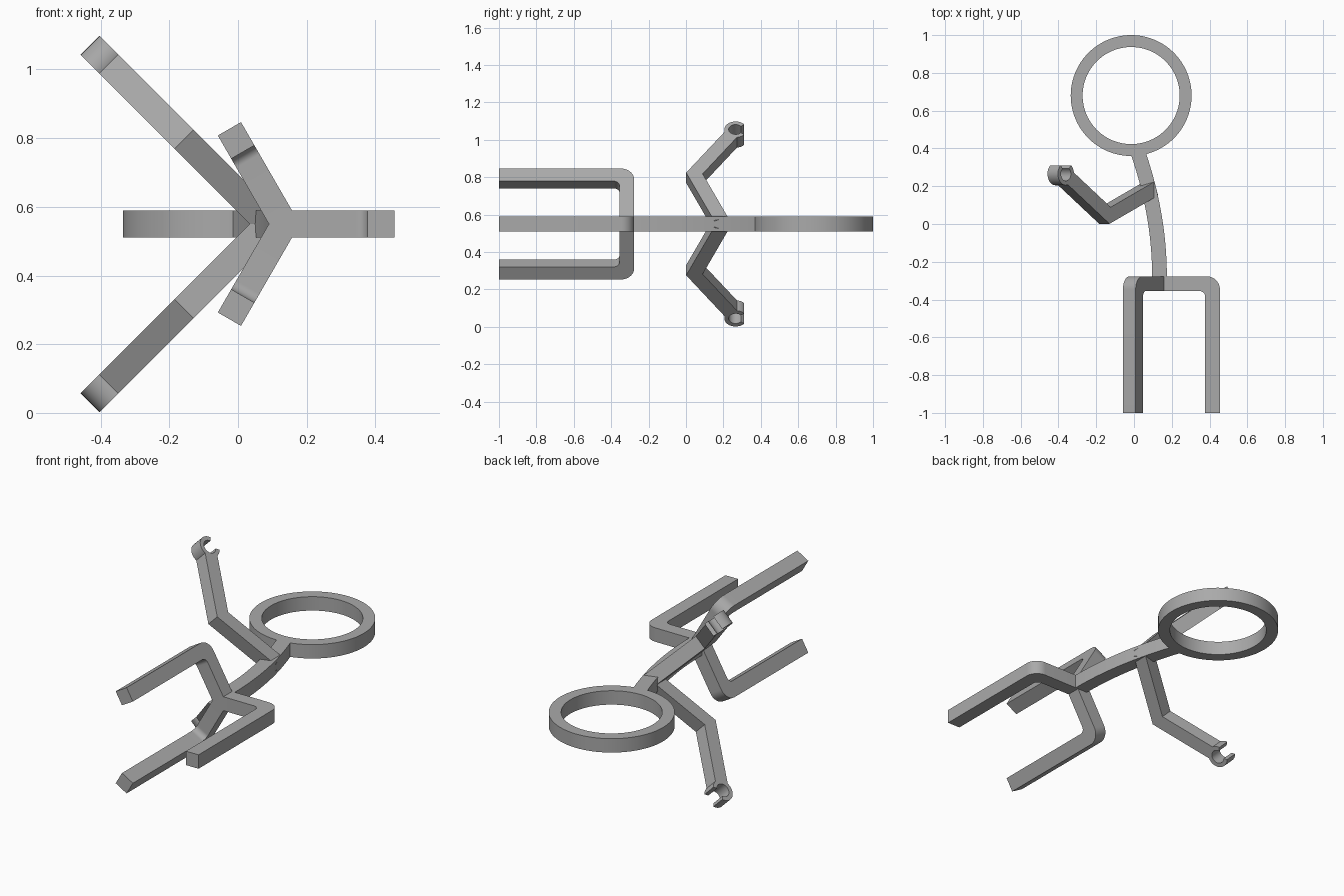
import bpy, bmesh, math
from mathutils import Vector

cube = bpy.data.objects.get("Cube")
if cube:
    bpy.data.objects.remove(cube)

grey = bpy.data.materials.new("mid_grey")
grey.use_nodes = True
COLOUR = (0.4, 0.4, 0.4, 1)
grey.diffuse_color = COLOUR
grey.node_tree.nodes["Principled BSDF"].inputs["Base Color"].default_value = COLOUR

MID = 0.55     # height of the symmetry plane
HALF = 0.039   # half the thickness of every bar
Y = Vector((0, 1, 0))


def band(name, left, right, origin, u, closed=False):
    """Solid bar between two edge lines drawn in the plane of u and the y axis."""
    origin, u = Vector(origin), Vector(u).normalized()
    n = u.cross(Y)
    bm = bmesh.new()
    rows = []
    for l, r in zip(left, right):
        rows.append([bm.verts.new(origin + u * p[0] + Y * p[1] + n * h)
                     for p, h in ((l, HALF), (r, HALF), (r, -HALF), (l, -HALF))])
    pairs = list(zip(rows, rows[1:]))
    if closed:
        pairs.append((rows[-1], rows[0]))
    else:
        bm.faces.new(rows[0])
        bm.faces.new(rows[-1])
    for a, b in pairs:
        for i in range(4):
            j = (i + 1) % 4
            bm.faces.new((a[i], a[j], b[j], b[i]))
    bmesh.ops.recalc_face_normals(bm, faces=bm.faces)
    mesh = bpy.data.meshes.new(name)
    bm.to_mesh(mesh)
    bm.free()
    mesh.materials.append(grey)
    obj = bpy.data.objects.new(name, mesh)
    bpy.context.collection.objects.link(obj)
    bpy.ops.object.select_all(action='DESELECT')
    obj.select_set(True)
    bpy.context.view_layer.objects.active = obj
    bpy.ops.object.shade_smooth_by_angle(angle=math.radians(25))
    return obj


def offset(path, d):
    """Parallel copy of an open path, with mitred corners."""
    pts = [Vector(p) for p in path]
    dirs = [(b - a).normalized() for a, b in zip(pts, pts[1:])]
    out = []
    for i, p in enumerate(pts):
        a, b = dirs[max(i - 1, 0)], dirs[min(i, len(dirs) - 1)]
        t = (a + b).normalized()
        out.append(p + Vector((-t.y, t.x)) * d / t.dot(a))
    return out


def arc(cx, cy, r, start, end, steps):
    angles = [math.radians(start + (end - start) * i / steps) for i in range(steps + 1)]
    return [(cx + r * math.cos(a), cy + r * math.sin(a)) for a in angles]


# Head: flat ring
band("head_ring", arc(-0.015, 0.68, 0.32, 0, 360, 96)[:-1],
     arc(-0.015, 0.68, 0.257, 0, 360, 96)[:-1], (0, 0, MID), (1, 0, 0), closed=True)

# Torso: gently curved bar from the hub to the head
spine = []
for i in range(25):
    y = -0.3 + 0.685 * i / 24
    spine.append((0.135 - (y + 0.28) ** 2 / 3.8, y))
band("torso", offset(spine, HALF), offset(spine, -HALF), (0, 0, MID), (1, 0, 0))

# Legs: three bent bars spread evenly around the hub
outer = [(0, -0.277)] + arc(0.25, -0.347, 0.07, 90, 0, 12) + [(0.32, -1)]
inner = [(0, -0.355)] + arc(0.212, -0.385, 0.03, 90, 0, 12) + [(0.242, -1)]
for name, deg in (("left_leg", 0), ("upper_leg", 120), ("lower_leg", 240)):
    a = math.radians(deg)
    band(name, outer, inner, (0.135, 0, MID), (math.cos(a), 0, math.sin(a)))

# Arms: mirrored bent bars, each ending in an open clip hand
shoulder, elbow, hand = Vector((0, 0.187)), Vector((0.345, 0.045)), Vector((0.676, 0.265))
wrist = hand - (hand - elbow).normalized() * 0.045
arm = [shoulder, elbow, wrist]
for side, z in (("upper", 1), ("lower", -1)):
    place = ((0.09, 0, MID), (-1, 0, z))
    band(side + "_arm", offset(arm, HALF), offset(arm, -HALF), *place)
    band(side + "_hand", arc(hand.x, hand.y, 0.06, 130, 410, 36),
         arc(hand.x, hand.y, 0.037, 130, 410, 36), *place)
